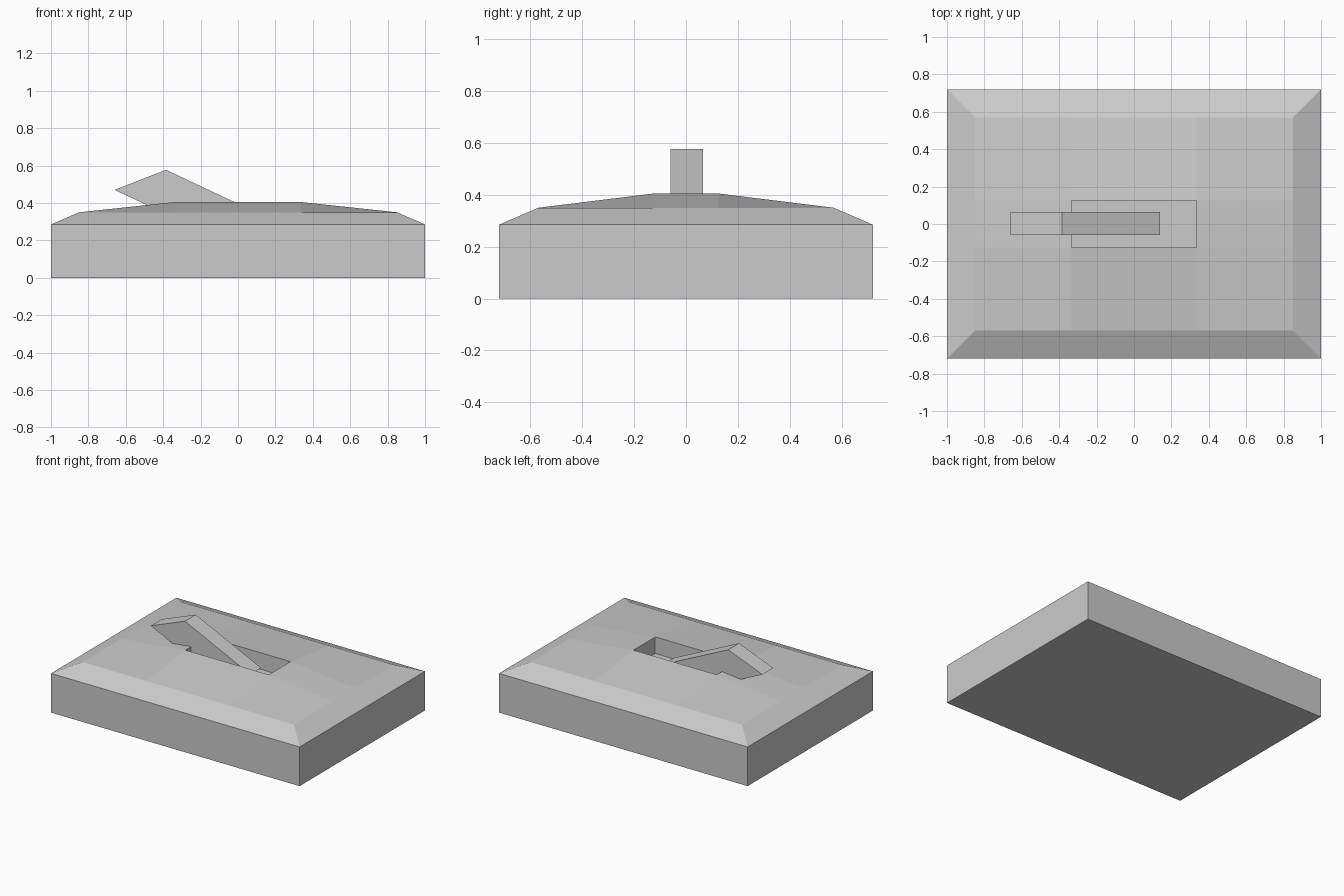
import bpy, bmesh

if "Cube" in bpy.data.objects:
    bpy.data.objects.remove(bpy.data.objects["Cube"])


def make_object(name, bm):
    bmesh.ops.recalc_face_normals(bm, faces=bm.faces)
    mesh = bpy.data.meshes.new(name)
    bm.to_mesh(mesh)
    bm.free()
    obj = bpy.data.objects.new(name, mesh)
    bpy.context.collection.objects.link(obj)


def ring(bm, x, y, z):
    return [bm.verts.new((sx * x, sy * y, z))
            for sx, sy in ((-1, -1), (1, -1), (1, 1), (-1, 1))]


def bridge(bm, a, b):
    for i in range(4):
        j = (i + 1) % 4
        bm.faces.new((a[i], a[j], b[j], b[i]))


# Base block; its top is the floor of the switch slot
bm = bmesh.new()
low = ring(bm, 1, 0.72, 0)
high = ring(bm, 1, 0.72, 0.285)
bm.faces.new(low)
bridge(bm, low, high)
hole = ring(bm, 0.335, 0.125, 0.285)
bm.faces.new(hole)

# Crowned cover: 3 x 3 patches with the middle one left open
xs, ys = (-0.85, -0.335, 0.335, 0.85), (-0.57, -0.125, 0.125, 0.57)
grid = [[bm.verts.new((x, y, 0.405 if i in (1, 2) and j in (1, 2) else 0.35))
         for j, y in enumerate(ys)] for i, x in enumerate(xs)]
for i in range(3):
    for j in range(3):
        if (i, j) != (1, 1):
            bm.faces.new((grid[i][j], grid[i + 1][j],
                          grid[i + 1][j + 1], grid[i][j + 1]))

# Slot walls
bridge(bm, hole, [grid[1][1], grid[2][1], grid[2][2], grid[1][2]])

# Sloped rim, following the cover's edge points
edges = [[grid[i][0] for i in range(4)], [grid[3][j] for j in range(4)],
         [grid[i][3] for i in (3, 2, 1, 0)], [grid[0][j] for j in (3, 2, 1, 0)]]
for k, edge in enumerate(edges):
    bm.faces.new([high[k], high[(k + 1) % 4]] + edge[::-1])
make_object("switch_plate", bm)

# Tilted toggle lever
bm = bmesh.new()
profile = [(-0.66, 0.47), (-0.385, 0.577), (0.14, 0.33), (-0.135, 0.223)]
side = bm.faces.new([bm.verts.new((x, -0.06, z)) for x, z in profile])
out = bmesh.ops.extrude_face_region(bm, geom=[side])
bmesh.ops.translate(bm, vec=(0, 0.125, 0),
                    verts=[v for v in out["geom"] if isinstance(v, bmesh.types.BMVert)])
make_object("toggle_lever", bm)
